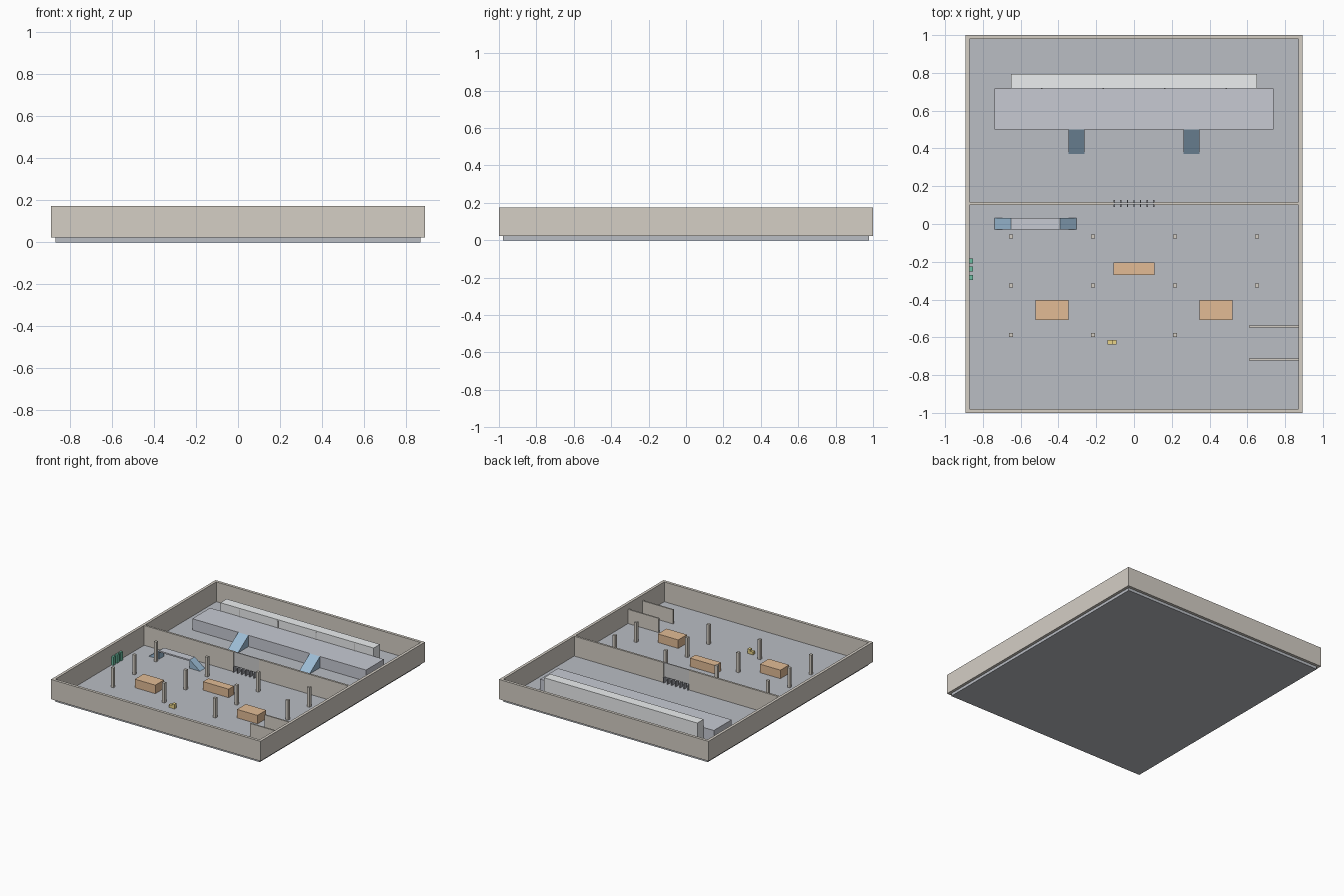
import bpy, bmesh

if "Cube" in bpy.data.objects:
    bpy.data.objects.remove(bpy.data.objects["Cube"])

U = 1 / 46  # one plan unit; floor slab is 80 x 90 units, 1 thick


def mat(name, r, g, b):
    m = bpy.data.materials.new(name)
    m.diffuse_color = (r, g, b, 1)
    m.use_nodes = True
    m.node_tree.nodes["Principled BSDF"].inputs["Base Color"].default_value = m.diffuse_color
    return m


WALL = mat("wall_beige", .66, .62, .56)
FLOOR = mat("floor_grey", .49, .51, .55)
PLAT = mat("platform_grey", .57, .59, .65)
WHITE = mat("pale_grey", .84, .86, .87)
GLASS = mat("panel_grey", .70, .72, .72)
DARK = mat("gate_grey", .32, .33, .36)
BLUE = mat("stair_blue", .33, .50, .66)
ORANGE = mat("kiosk_orange", .76, .50, .30)
YELLOW = mat("booth_yellow", .82, .66, .25)
GREEN = mat("machine_green", .15, .52, .36)


def prism(name, profile, axis, lo, hi, m):
    """Extrude a 2D profile along x (profile y,z) or y (profile x,z)."""
    bm = bmesh.new()
    put = (lambda t, p: (t, p[0], p[1])) if axis == 'x' else (lambda t, p: (p[0], t, p[1]))
    f = bm.faces.new([bm.verts.new([c * U for c in put(lo, p)]) for p in profile])
    new = bmesh.ops.extrude_face_region(bm, geom=[f])["geom"]
    d = (hi - lo) * U
    bmesh.ops.translate(bm, verts=[v for v in new if isinstance(v, bmesh.types.BMVert)],
                        vec=(d, 0, 0) if axis == 'x' else (0, d, 0))
    bmesh.ops.recalc_face_normals(bm, faces=bm.faces)
    me = bpy.data.meshes.new(name)
    bm.to_mesh(me)
    bm.free()
    me.materials.append(m)
    ob = bpy.data.objects.new(name, me)
    bpy.context.collection.objects.link(ob)
    return ob


def box(name, x0, x1, y0, y1, z0, z1, m):
    return prism(name, [(x0, z0), (x1, z0), (x1, z1), (x0, z1)], 'y', y0, y1, m)


# floor slab and outer walls
box("floor", -40, 40, -45, 45, 0, 1, FLOOR)
for s, n in ((-1, "front"), (1, "back")):
    box(n + "_wall", -41, 41, min(s * 45, s * 46), max(s * 45, s * 46), 1, 8, WALL)
for s, n in ((-1, "left"), (1, "right")):
    box(n + "_wall", min(s * 40, s * 41), max(s * 40, s * 41), -45, 45, 1, 8, WALL)

# dividing wall with gate opening
box("divider_left", -40, -5, 4.65, 5.35, 1, 8, WALL)
box("divider_right", 5, 40, 4.65, 5.35, 1, 8, WALL)
box("gate_panel", -5, 5, 4.8, 5.2, 3, 8, GLASS)
for i in range(7):
    x = -4.8 + i * 1.6
    box(f"turnstile_{i}", x - .15, x + .15, 4.2, 5.8, 1, 3, DARK)

# platform, train and stairs
box("platform", -34, 34, 23, 33, 1, 5, PLAT)
box("train", -30, 30, 33, 36.5, 1, 7.9, WHITE)
for i in range(4):
    x = -22.5 + 15 * i
    box(f"train_door_{i}", x - .2, x + .2, 32.9, 33.1, 5, 7.5, GLASS)
for i, x in enumerate((-14, 14)):
    prism(f"platform_stair_{i}", [(17, 1), (23, 1), (23, 5)], 'x', x - 2, x + 2, BLUE)

# small footbridge with a stair at each end
box("bridge_deck", -30, -18, -1.3, 1.5, 3.5, 4, PLAT)
prism("bridge_stair_left", [(-34, 1), (-30, 1), (-30, 4)], 'y', -1.3, 1.5, BLUE)
prism("bridge_stair_right", [(-18, 1), (-14, 1), (-18, 4)], 'y', -1.3, 1.5, BLUE)

# hall columns (the front right corner has none)
for x in (-30, -10, 10, 30):
    for y in (-3, -15, -27):
        if (x, y) != (30, -27):
            box("column", x - .5, x + .5, y - .5, y + .5, 1, 8, WALL)

# kiosks
box("kiosk_centre", -5, 5, -12.4, -9.4, 1, 4, ORANGE)
box("kiosk_left", -24, -16, -23.4, -18.5, 1, 4, ORANGE)
box("kiosk_right", 16, 24, -23.4, -18.5, 1, 4, ORANGE)

# yellow seat block, low and tall halves
box("block_low", -6.5, -5.3, -29.4, -28.2, 1, 2, YELLOW)
box("block_tall", -5.3, -4.3, -29.4, -28.2, 1, 2.6, YELLOW)

# ticket machines along the left wall
for y in (-9, -11, -13):
    box("ticket_machine", -40, -39.2, y - .6, y + .6, 1, 4, GREEN)

# low partitions on the right
for y in (-25, -33):
    box("partition", 28, 40, y - .25, y + .25, 1, 6, WALL)
